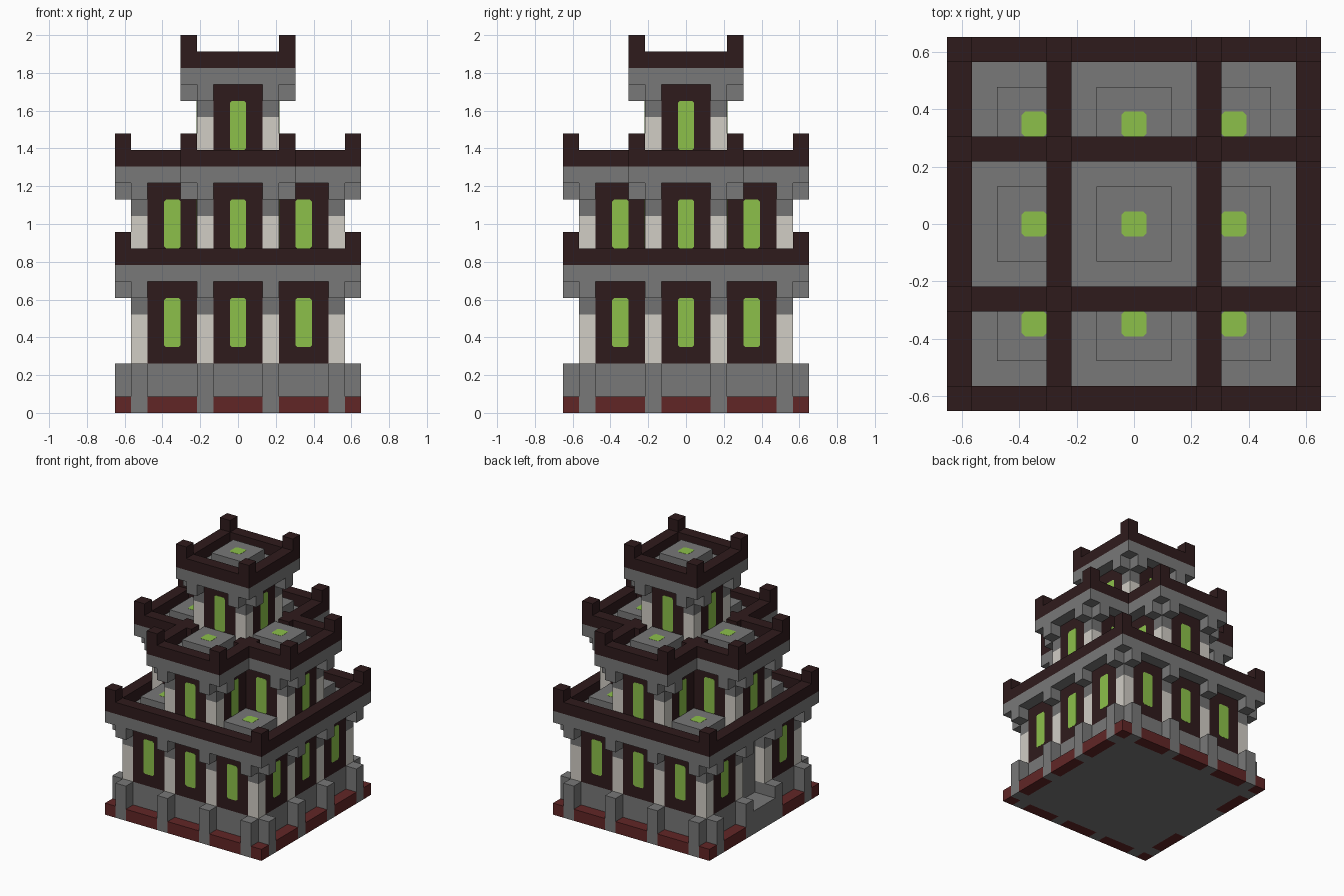
import bpy, bmesh
from mathutils import Matrix, Vector

U = 2 / 46  # one building block
cube = bpy.data.objects.get("Cube")
if cube:
    bpy.data.objects.remove(cube)


def material(name, rgb):
    m = bpy.data.materials.new(name)
    m.use_nodes = True
    col = [((c / 255 + 0.055) / 1.055) ** 2.4 for c in rgb] + [1]
    m.diffuse_color = col
    m.node_tree.nodes["Principled BSDF"].inputs["Base Color"].default_value = col
    return m


DARK = material("dark_brown", (47, 27, 28))
GREY = material("stone_grey", (120, 120, 120))
SHADE = material("capital_grey", (114, 114, 114))
PALE = material("pale_stone", (209, 205, 197))
GREEN = material("window_green", (140, 192, 74))
RED = material("plinth_red", (97, 38, 38))

parts = {}


def mesh_for(name, mat):
    return parts.setdefault(name, (bmesh.new(), mat))[0]


def box(name, mat, x, y, z):
    """Block between pairs of limits, in block units."""
    lo, hi = zip(*(sorted(p) for p in (x, y, z)))
    lo, hi = Vector(lo), Vector(hi)
    size = (hi - lo) * U
    bmesh.ops.create_cube(mesh_for(name, mat), size=1,
                          matrix=Matrix.Translation((lo + hi) * U / 2) @ Matrix.Diagonal((*size, 1)))


def side_box(name, mat, d, along, out, z):
    """Block on a wall facing d: limits along the wall and outward."""
    if d[0]:
        box(name, mat, [d[0] * o for o in out], along, z)
    else:
        box(name, mat, along, [d[1] * o for o in out], z)


def green_plate(name, centre, across, up, half_w, half_h):
    """Thin plate with clipped corners."""
    bm = mesh_for(name, GREEN)
    c, a, b = Vector(centre), Vector(across), Vector(up)
    n = a.cross(b) * 0.03
    clip = 0.25
    ring = []
    for sx, sy in ((1, 1), (-1, 1), (-1, -1), (1, -1)):
        pair = [(sx * half_w, sy * (half_h - clip)), (sx * (half_w - clip), sy * half_h)]
        ring += pair if sx * sy > 0 else pair[::-1]
    bottom = [bm.verts.new((c + a * p + b * q) * U) for p, q in ring]
    top = [bm.verts.new((c + a * p + b * q + n) * U) for p, q in ring]
    bm.faces.new(top)
    bm.faces.new(bottom[::-1])
    for i in range(len(ring)):
        j = (i + 1) % len(ring)
        bm.faces.new((bottom[i], bottom[j], top[j], top[i]))


DIRS = [(1, 0), (-1, 0), (0, 1), (0, -1)]
DOOR = ((-8, 0), (-1, 0))
steps = (-8, 0, 8)
tiers = [
    ("lower", {(x, y) for x in steps for y in steps}, [(8, 8)]),
    ("middle", {(x, y) for x in steps for y in steps if not x or not y}, [(8, 0), (0, 8)]),
    ("top", {(0, 0)}, [(0, 0)]),
]

# Base, with a notch and landing for the entrance
box("base", GREY, (-13, 13), (-13, 13), (0, 4))
box("base", GREY, (-11, 13), (-13, 13), (4, 6))
for s in (1, -1):
    box("base", GREY, (-13, -11), (3 * s, 13 * s), (4, 6))
    for r in (1, -1):
        box("plinth_blocks", RED, (13 * s, 15 * s), (13 * r, 15 * r), (0, 2))
box("door", GREY, (-11.1, -11), (-3, 3), (4, 16))
box("door_landing", GREY, (-15, -13), (-3, 3), (0, 4))
for d in DIRS:
    for c in (-12, -4, 4, 12):
        side_box("base_piers", GREY, d, (c - 1, c + 1), (13, 15), (0, 6))
    for c in steps:
        if c or d != DOOR[1]:
            side_box("plinth_blocks", RED, d, (c - 3, c + 3), (13, 15), (0, 2))

for t, (tier, cells, arms) in enumerate(tiers):
    z = 12 * t
    above = tiers[t + 1][1] if t < 2 else set()

    # Dark wall core and overhanging cornice
    for a, b in arms:
        if t:
            box(tier + "_walls", DARK, (-a - 4, a + 4), (-b - 4, b + 4), (z + 6, z + 16))
        box(tier + "_cornice", GREY, (-a - 7, a + 7), (-b - 7, b + 7), (z + 16, z + 18))
    if not t:
        box("lower_walls", DARK, (-11, 12), (-12, 12), (6, 16))
        for s in (1, -1):
            box("lower_walls", DARK, (-12, -11), (4 * s, 12 * s), (6, 16))

    for x, y in sorted(cells):
        # Raised roof slab with a green light
        if (x, y) not in above:
            box(tier + "_roof_slabs", GREY, (x - 3, x + 3), (y - 3, y + 3), (z + 18, z + 20))
            green_plate(tier + "_roof_lights", (x, y, z + 20), (1, 0, 0), (0, 1, 0), 1, 1)
        # Window panel, window and parapet on each open side
        for dx, dy in DIRS:
            if (x + 8 * dx, y + 8 * dy) in cells:
                continue
            tx, ty = abs(dy), abs(dx)
            mid = x * tx + y * ty
            off = x * dx + y * dy
            if t or ((x, y), (dx, dy)) != DOOR:
                side_box(tier + "_window_panels", DARK, (dx, dy), (mid - 3, mid + 3),
                         (off + 4, off + 5), (z + 6, z + 16))
                green_plate(tier + "_windows", (x + 5 * dx, y + 5 * dy, z + 11),
                            (-dy, dx, 0), (0, 0, 1), 1, 3)
            ends = [s * (4 if (x + 8 * s * tx, y + 8 * s * ty) in cells else 7) for s in (-1, 1)]
            side_box(tier + "_parapet", DARK, (dx, dy), [mid + e for e in ends],
                     (off + 5, off + 7), (z + 18, z + 20))

    # Pillars with capitals, corbels and corner merlons
    for x in (-12, -4, 4, 12):
        for y in (-12, -4, 4, 12):
            near = [(i, j) for i in (-1, 1) for j in (-1, 1) if (x + 4 * i, y + 4 * j) in cells]
            if len(near) in (0, 4):
                continue
            px, py = (x - 1, x + 1), (y - 1, y + 1)
            box(tier + "_pillars", PALE, px, py, (z + 6, z + 12))
            box(tier + "_capitals", SHADE, px, py, (z + 12, z + 14))
            box(tier + "_corbels", GREY, px, py, (z + 14, z + 16))
            for d in DIRS:
                if not any(i * d[0] + j * d[1] > 0 for i, j in near):
                    cx, cy = x + 2 * d[0], y + 2 * d[1]
                    box(tier + "_corbels", GREY, (cx - 1, cx + 1), (cy - 1, cy + 1), (z + 14, z + 16))
            if len(near) == 1:
                mx, my = x - 2 * near[0][0], y - 2 * near[0][1]
                box(tier + "_merlons", DARK, (mx - 1, mx + 1), (my - 1, my + 1), (z + 20, z + 22))

# Turn every part into an object
for name, (bm, mat) in parts.items():
    bmesh.ops.recalc_face_normals(bm, faces=bm.faces)
    me = bpy.data.meshes.new(name)
    bm.to_mesh(me)
    bm.free()
    me.materials.append(mat)
    bpy.context.scene.collection.objects.link(bpy.data.objects.new(name, me))
